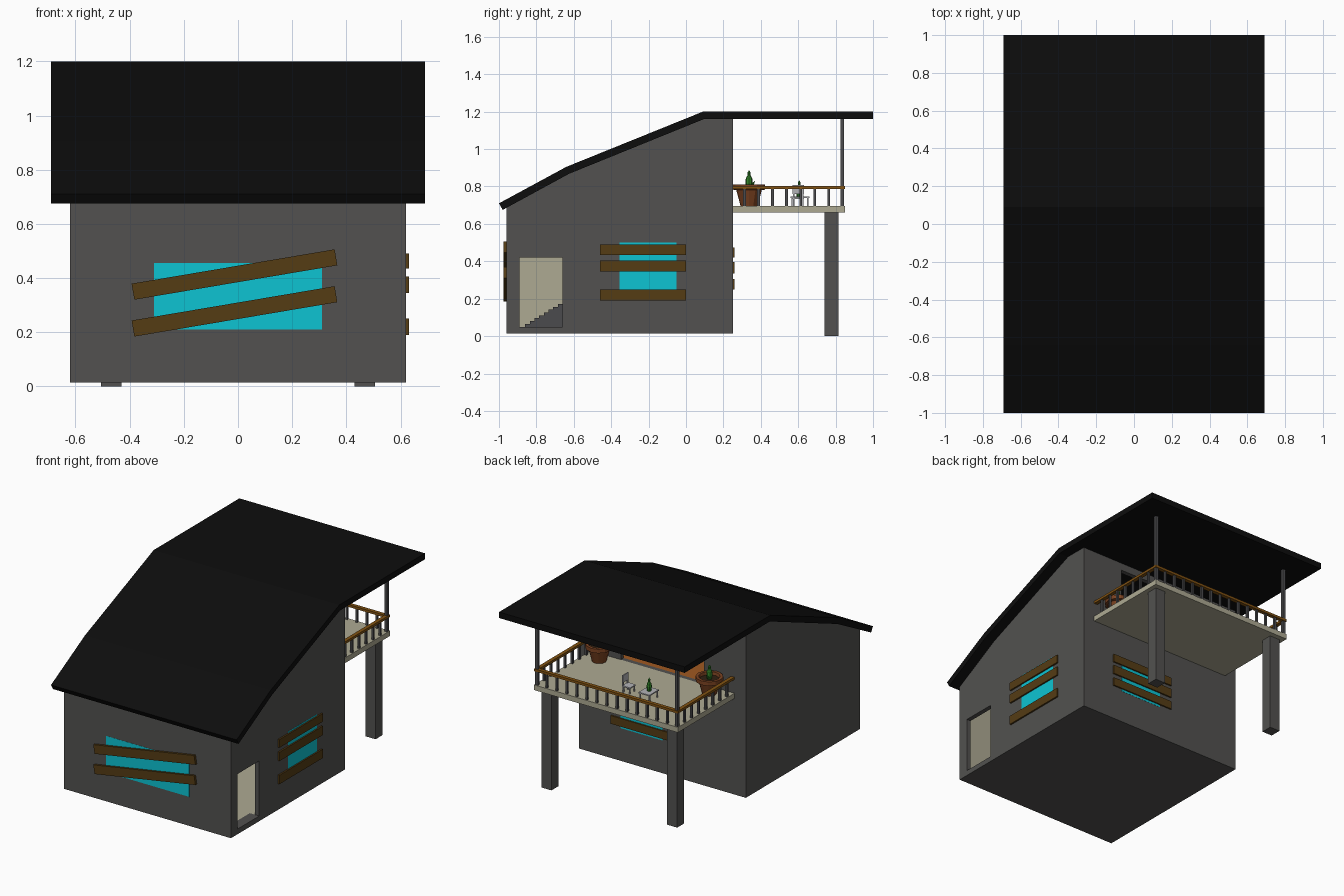
import bpy, bmesh, math
from mathutils import Matrix, Vector

if "Cube" in bpy.data.objects:
    bpy.data.objects.remove(bpy.data.objects["Cube"])


def material(name, r, g, b):
    m = bpy.data.materials.new(name)
    m.diffuse_color = (r, g, b, 1)
    m.use_nodes = True
    m.node_tree.nodes["Principled BSDF"].inputs["Base Color"].default_value = m.diffuse_color
    return m


WALL = material("dark_plaster", .085, .083, .08)
ROOF = material("black_roofing", .004, .004, .004)
GLASS = material("cyan_glass", .004, .55, .65)
PLANK = material("plank_brown", .09, .045, .007)
BEIGE = material("beige", .42, .40, .29)
RAIL = material("rail_wood", .22, .085, .006)
POT = material("terracotta", .20, .055, .015)
FLOOR = material("orange_floor", .35, .10, .015)
GREEN = material("plant_green", .03, .22, .02)
SOIL = material("soil", .03, .015, .006)
STEEL = material("dark_steel", .07, .07, .075)
PALE = material("pale_grey", .45, .45, .47)


def finish(name, bm, mat):
    bmesh.ops.recalc_face_normals(bm, faces=bm.faces)
    me = bpy.data.meshes.new(name)
    bm.to_mesh(me)
    bm.free()
    me.materials.append(mat)
    ob = bpy.data.objects.new(name, me)
    bpy.context.collection.objects.link(ob)
    return ob


def boxes(name, bounds, mat):
    """One object from boxes given as (x0, x1, y0, y1, z0, z1)."""
    bm = bmesh.new()
    for x0, x1, y0, y1, z0, z1 in bounds:
        mid = Vector((x0 + x1, y0 + y1, z0 + z1)) / 2
        size = Matrix.Diagonal((x1 - x0, y1 - y0, z1 - z0, 1))
        bmesh.ops.create_cube(bm, size=1, matrix=Matrix.Translation(mid) @ size)
    return finish(name, bm, mat)


def extrude_x(name, profile, x0, x1, mat):
    """Side profile in (y, z) swept from x0 to x1."""
    bm = bmesh.new()
    face = bm.faces.new([bm.verts.new((x0, y, z)) for y, z in profile])
    new = bmesh.ops.extrude_face_region(bm, geom=[face])["geom"]
    verts = [v for v in new if isinstance(v, bmesh.types.BMVert)]
    bmesh.ops.translate(bm, verts=verts, vec=(x1 - x0, 0, 0))
    return finish(name, bm, mat)


def lathe(name, profile, at, sides, mat):
    """Turned shape from (radius, z) pairs around a vertical axis."""
    bm = bmesh.new()
    verts = [bm.verts.new((r, 0, z)) for r, z in profile]
    edges = [bm.edges.new(p) for p in zip(verts, verts[1:])]
    bmesh.ops.spin(bm, geom=verts + edges, axis=(0, 0, 1), cent=(0, 0, 0),
                   angle=2 * math.pi, steps=sides)
    bmesh.ops.remove_doubles(bm, verts=bm.verts, dist=.0005)
    ob = finish(name, bm, mat)
    ob.location = at
    return ob


# Bent roof slab
extrude_x("roof", [(-1, .71), (-.64, .905), (.09, 1.2), (1, 1.2), (1, 1.16),
                   (.095, 1.16), (-.625, .868), (-.98, .675)], -.69, .69, ROOF)

# Hollow house shell with door, window and balcony openings
house = extrude_x("house_walls", [(-.96, .015), (.25, .015), (.25, 1.165), (.095, 1.165),
                                  (-.625, .875), (-.96, .694)], -.62, .62, WALL)
cutters = [
    extrude_x("cut_room", [(-.93, .05), (.22, .05), (.22, 1.3), (-.93, 1.3)], -.59, .59, BEIGE),
    boxes("cut_door", [(.55, .7, -.89, -.66, .05, .42)], WALL),
    boxes("cut_balcony_door", [(-.31, .31, .18, .3, .695, 1.11)], WALL),
    boxes("cut_front_window", [(-.31, .31, -1, -.9, .21, .455)], WALL),
    boxes("cut_side_window", [(.55, .7, -.355, -.05, .22, .5)], WALL),
    boxes("cut_back_window", [(0, .31, .18, .3, .235, .46)], WALL)]
for c in cutters:
    mod = house.modifiers.new(c.name, 'BOOLEAN')
    mod.operation, mod.solver, mod.object = 'DIFFERENCE', 'EXACT', c
    mod.material_mode = 'TRANSFER'
    c.hide_render = True
    c.hide_set(True)

# Window panes
boxes("front_glass", [(-.31, .31, -.961, -.945, .21, .455)], GLASS)
boxes("side_glass", [(.605, .621, -.355, -.05, .22, .5)], GLASS)
boxes("back_glass", [(0, .31, .235, .251, .235, .46)], GLASS)

# Planks nailed over the windows
for z in (.277, .413):
    b = boxes("front_plank", [(-.38, .38, -.008, .008, -.03, .03)], PLANK)
    b.location = (-.013, -.968, z)
    b.rotation_euler.y = -math.radians(9.6)
boxes("side_planks", [(.62, .631, -.46, 0, a, b) for a, b in
                      ((.19, .25), (.345, .405), (.435, .49))], PLANK)
boxes("back_planks", [(-.09, .38, .25, .26, a, b) for a, b in
                      ((.25, .305), (.335, .395), (.42, .475))], PLANK)

# Upper floor and staircase inside
boxes("upper_floor", [(-.38, .59, -.92, .245, .66, .693)], FLOOR)
steps, run, rise = 42, .025, .0152
stair = [(-.86, .05)]
for i in range(steps):
    y = -.86 + i * run
    stair += [(y, .05 + (i + 1) * rise), (y + run, .05 + (i + 1) * rise)]
stair.append((-.86 + steps * run, .05))
extrude_x("staircase", stair, -.589, -.38, STEEL)

# Balcony slab, ground posts and roof posts
boxes("balcony_slab", [(-.535, .535, .25, .85, .66, .695)], BEIGE)
for s in (-1, 1):
    x = s * .4675
    boxes("ground_post", [(x - .0375, x + .0375, .74, .815, 0, .66)], WALL)
    x = s * .52
    boxes("roof_post", [(x - .01, x + .01, .825, .845, .695, 1.165)], STEEL)

# Railing on three sides
boxes("handrail", [(-.535, .535, .825, .85, .787, .803),
                   (-.535, -.51, .25, .825, .787, .803),
                   (.51, .535, .25, .825, .787, .803)], RAIL)
spots = [(-.5225 + 1.045 * i / 14, .8375) for i in range(1, 14)]
spots += [(s * .5225, .8375 - .075 * i) for s in (-1, 1) for i in range(1, 8)]
boxes("balusters", [(x - .007, x + .007, y - .007, y + .007, .695, .79) for x, y in spots], STEEL)

# Planters with cactus
for x in (-.41, .41):
    lathe("planter", [(0, 0), (.045, 0), (.068, .085), (.085, .088), (.085, .115),
                      (.066, .115), (.063, .095)], (x, .337, .695), 12, POT)
    lathe("planter_soil", [(.064, .095), (0, .098)], (x, .337, .695), 12, SOIL)
    lathe("cactus", [(.012, .09), (.02, .12), (.017, .15), (.008, .165), (.009, .18),
                     (0, .192)], (x, .337, .695), 8, GREEN)
    arm = lathe("cactus_arm", [(.005, 0), (.008, .02), (0, .045)], (x, .345, .795), 6, GREEN)
    arm.rotation_euler.x = -.6


def legs(cx, cy, hx, hy, top):
    return [(cx + a * hx - .004, cx + a * hx + .004, cy + b * hy - .004, cy + b * hy + .004,
             .695, top) for a in (-1, 1) for b in (-1, 1)]


# Chair facing the table
boxes("chair", legs(.005, .6, .024, .024, .735) +
      [(-.025, .035, .57, .63, .732, .74), (.028, .035, .57, .63, .76, .808),
       (.028, .035, .573, .581, .74, .76), (.028, .035, .619, .627, .74, .76)], PALE)

# Table with potted plant
boxes("table", legs(-.15, .61, .034, .042, .74) +
      [(-.19, -.11, .56, .66, .738, .746)], PALE)
lathe("table_plant", [(0, 0), (.013, 0), (.017, .03), (.013, .05), (.006, .06), (.007, .075),
                      (0, .088)], (-.15, .605, .746), 8, GREEN)
